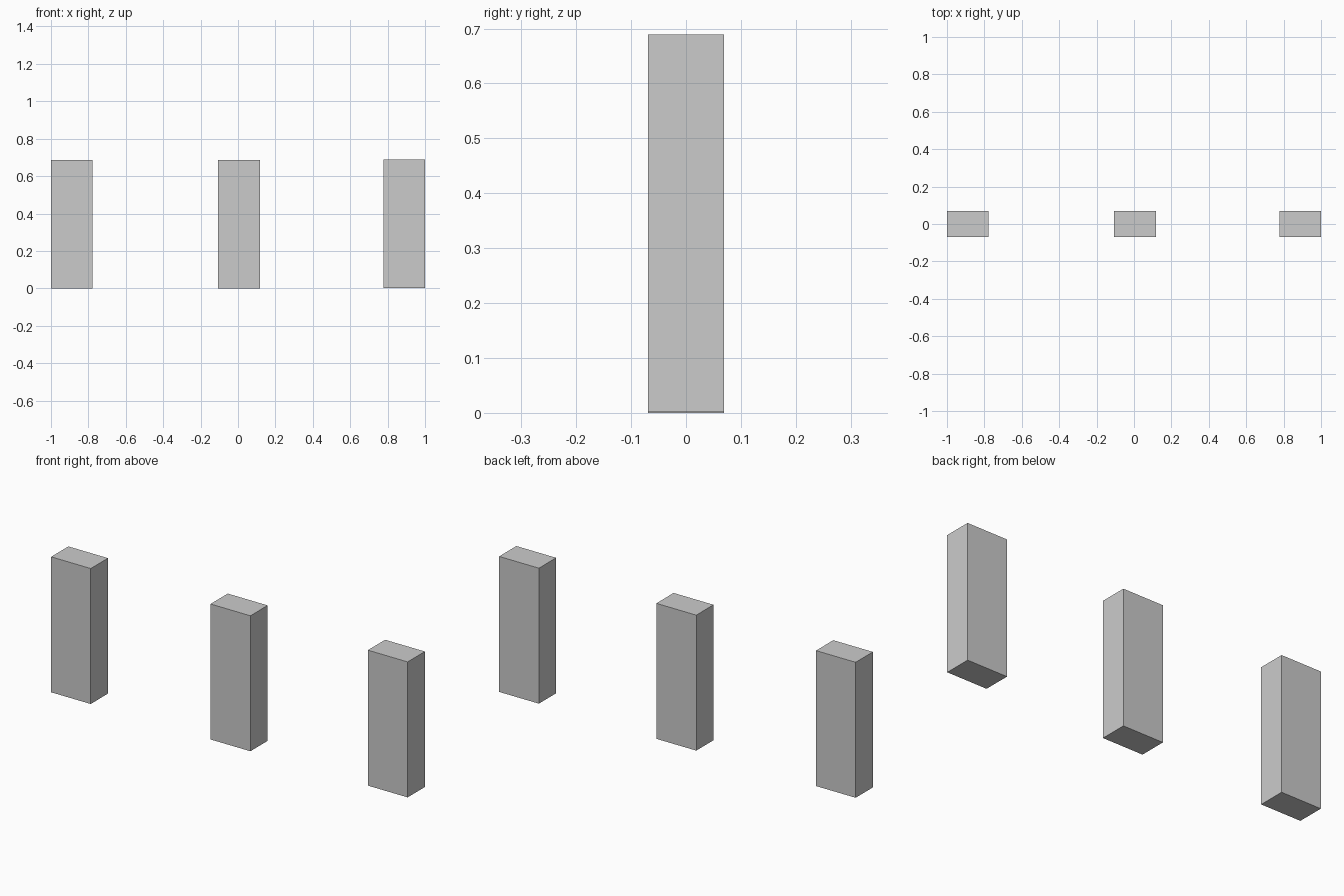
import bpy

if "Cube" in bpy.data.objects:
    bpy.data.objects.remove(bpy.data.objects["Cube"])


def block(name, x0, x1, y0, y1, z0, z1):
    """Axis-aligned box between the given limits."""
    bpy.ops.mesh.primitive_cube_add(
        size=1, location=((x0 + x1) / 2, (y0 + y1) / 2, (z0 + z1) / 2))
    ob = bpy.context.object
    ob.name = name
    ob.scale = (x1 - x0, y1 - y0, z1 - z0)
    bpy.ops.object.transform_apply(location=False, rotation=False, scale=True)
    return ob


# Three upright blocks in a row, the right one a hair higher
for name, x0, x1, z0 in (("left_block", -1.0, -0.778, 0.0),
                         ("middle_block", -0.106, 0.118, 0.0),
                         ("right_block", 0.777, 1.0, 0.002)):
    block(name, x0, x1, -0.069, 0.069, z0, z0 + 0.687)
